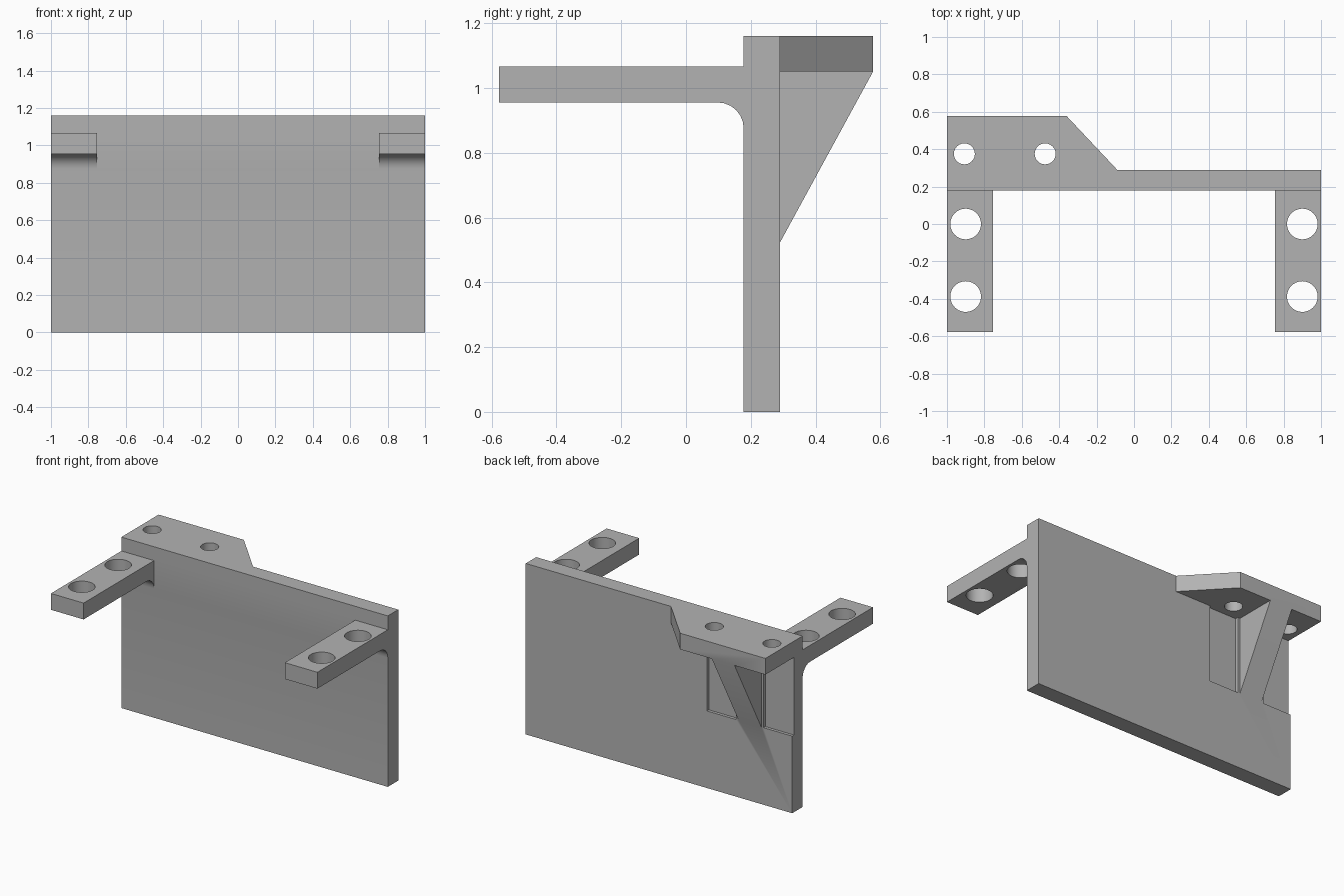
import bpy, bmesh, math
from mathutils import Vector

cube = bpy.data.objects.get("Cube")
if cube:
    bpy.data.objects.remove(cube, do_unlink=True)

# Single plain grey for the whole bracket
grey = bpy.data.materials.new("plain grey")
grey.use_nodes = True
grey.diffuse_color = (0.45, 0.45, 0.45, 1)
grey.node_tree.nodes["Principled BSDF"].inputs["Base Color"].default_value = (0.45, 0.45, 0.45, 1)


def prism(name, points, direction):
    """Closed prism from a flat outline swept along a direction."""
    bm = bmesh.new()
    face = bm.faces.new([bm.verts.new(p) for p in points])
    swept = bmesh.ops.extrude_face_region(bm, geom=[face])["geom"]
    verts = [g for g in swept if isinstance(g, bmesh.types.BMVert)]
    bmesh.ops.translate(bm, verts=verts, vec=Vector(direction))
    bmesh.ops.recalc_face_normals(bm, faces=bm.faces)
    mesh = bpy.data.meshes.new(name)
    bm.to_mesh(mesh)
    bm.free()
    mesh.materials.append(grey)
    obj = bpy.data.objects.new(name, mesh)
    bpy.context.collection.objects.link(obj)
    return obj


def side_prism(name, profile, x0, x1):
    return prism(name, [(x0, y, z) for y, z in profile], (x1 - x0, 0, 0))


def top_prism(name, outline, z0, z1):
    return prism(name, [(x, y, z0) for x, y in outline], (0, 0, z1 - z0))


def box(name, x0, x1, y0, y1, z0, z1):
    return top_prism(name, [(x0, y0), (x1, y0), (x1, y1), (x0, y1)], z0, z1)


def combine(target, tool, operation):
    """Apply a boolean and remove the tool object."""
    mod = target.modifiers.new("combine", "BOOLEAN")
    mod.operation, mod.solver, mod.object = operation, "EXACT", tool
    bpy.context.view_layer.objects.active = target
    bpy.ops.object.modifier_apply(modifier=mod.name)
    bpy.data.objects.remove(tool, do_unlink=True)


def drill(target, x, y, radius, z0, z1):
    circle = [(x + radius * math.cos(a), y + radius * math.sin(a))
              for a in (math.tau * i / 40 for i in range(40))]
    combine(target, top_prism("hole_cutter", circle, z0, z1), "DIFFERENCE")


FRONT, BACK, REAR, TOP = 0.178, 0.29, 0.577, 1.16
SHELF, RIB_FOOT, INSIDE = 1.05, 0.523, 0.24

# Upright plate with two shallow pockets under the rear shelf
bracket = box("bracket", -1, 1, FRONT, BACK, 0, TOP)
for x0, x1 in ((-1.1, -0.785), (-0.58, -0.36)):
    combine(bracket, box("pocket_cutter", x0, x1, BACK - 0.02, 0.4, RIB_FOOT, SHELF), "DIFFERENCE")

# Rear shelf with a slanted end and two small holes
shelf = top_prism("rear_shelf", [(-1, INSIDE), (-0.09, INSIDE), (-0.09, BACK),
                                 (-0.36, REAR), (-1, REAR)], SHELF, TOP)
for x in (-0.907, -0.475):
    drill(shelf, x, 0.375, 0.056, 1, 1.3)

# Slanted rib carrying the shelf
rib = side_prism("support_rib", [(INSIDE, RIB_FOOT), (BACK, RIB_FOOT), (REAR, SHELF),
                                 (INSIDE, SHELF)], -0.768, -0.598)
combine(bracket, rib, "UNION")
combine(bracket, shelf, "UNION")

# Front arms with a rounded root and two large holes each
R, LOW, HIGH = 0.08, 0.955, 1.066
root = [(FRONT - R + R * math.sin(a), LOW - R + R * math.cos(a))
        for a in (math.pi / 2 * i / 6 for i in range(7))]
arm_profile = [(-REAR, LOW)] + root + [(INSIDE, LOW - R), (INSIDE, HIGH), (-REAR, HIGH)]
for side in (-1, 1):
    arm = side_prism("front_arm", arm_profile, side * 0.755, side)
    for y in (0, -0.388):
        drill(arm, side * 0.9, y, 0.082, 0.8, 1.2)
    combine(bracket, arm, "UNION")

# Merge flat regions and keep only the curved walls smooth
bm = bmesh.new()
bm.from_mesh(bracket.data)
bmesh.ops.remove_doubles(bm, verts=bm.verts, dist=0.0001)
bmesh.ops.dissolve_limit(bm, angle_limit=0.01, verts=bm.verts, edges=bm.edges)
bm.to_mesh(bracket.data)
bm.free()
bpy.ops.object.select_all(action="DESELECT")
bracket.select_set(True)
bpy.context.view_layer.objects.active = bracket
bpy.ops.object.shade_smooth_by_angle(angle=math.radians(30))
